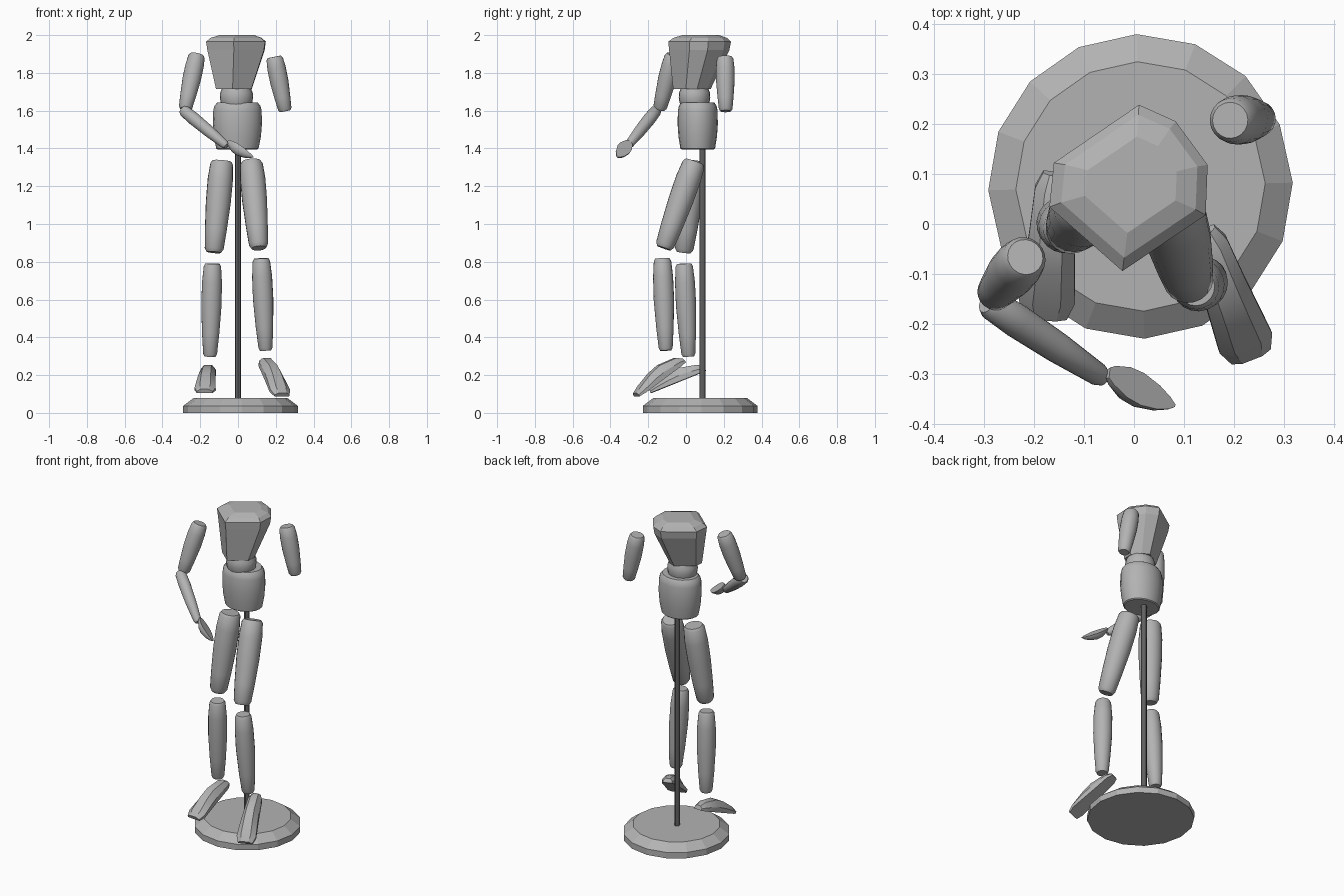
import bpy, bmesh, math
from mathutils import Vector, Matrix

cube = bpy.data.objects.get("Cube")
if cube:
    bpy.data.objects.remove(cube, do_unlink=True)


def make_material(name, value):
    m = bpy.data.materials.new(name)
    m.use_nodes = True
    col = (value, value, value, 1)
    m.diffuse_color = col
    m.node_tree.nodes["Principled BSDF"].inputs["Base Color"].default_value = col
    return m


BODY = make_material("body grey", 0.45)
ROD = make_material("rod dark grey", 0.12)


def loft(name, rings, mat=BODY, smooth=30):
    """Skin a list of equally long point rings and cap both ends."""
    bm = bmesh.new()
    rows = [[bm.verts.new(p) for p in ring] for ring in rings]
    n = len(rows[0])
    for a, b in zip(rows, rows[1:]):
        for i in range(n):
            j = (i + 1) % n
            bm.faces.new((a[i], a[j], b[j], b[i]))
    bm.faces.new(rows[0])
    bm.faces.new(rows[-1])
    bmesh.ops.recalc_face_normals(bm, faces=bm.faces)
    me = bpy.data.meshes.new(name)
    bm.to_mesh(me)
    bm.free()
    me.materials.append(mat)
    ob = bpy.data.objects.new(name, me)
    bpy.context.collection.objects.link(ob)
    if smooth:
        bpy.ops.object.select_all(action='DESELECT')
        ob.select_set(True)
        bpy.context.view_layer.objects.active = ob
        bpy.ops.object.shade_smooth_by_angle(angle=math.radians(smooth))
    return ob


def ellipse(cx, cy, z, rx, ry, n=20, turn=0.0):
    return [Vector((cx + rx * math.cos(math.tau * i / n + turn),
                    cy + ry * math.sin(math.tau * i / n + turn), z)) for i in range(n)]


def limb(name, start, end, profile, n=20):
    """Turned limb between two points; profile holds (fraction, radius)."""
    a, b = Vector(start), Vector(end)
    q = (b - a).to_track_quat('Z', 'Y')
    rings = [[a + (b - a) * t + q @ p for p in ellipse(0, 0, 0, r, r, n)]
             for t, r in profile]
    return loft(name, rings)


# Stand: sixteen-sided chamfered base and a rod
loft("stand_base", [ellipse(0.013, 0.075, z, r, r, 16, 0.025)
                    for z, r in ((0, 0.304), (0.037, 0.304), (0.078, 0.249))], smooth=0)
loft("stand_rod", [ellipse(0, 0.088, z, 0.016, 0.016, 12) for z in (0.07, 1.45)], ROD)

# Pelvis and waist
loft("pelvis", [ellipse(-0.003, 0.062, z, r, r * 0.82)
                for z, r in ((1.395, 0.105), (1.40, 0.112), (1.46, 0.124), (1.53, 0.13),
                             (1.60, 0.128), (1.625, 0.122), (1.642, 0.108))])
loft("waist", [ellipse(-0.008, 0.045, z, r, r * 0.95)
               for z, r in ((1.62, 0.076), (1.645, 0.084), (1.67, 0.088),
                            (1.695, 0.086), (1.72, 0.076))])

# Chest: faceted, twisted toward the model's left, tapering to the waist
OUTLINE = [(-0.023, -0.094), (0.143, 0.018), (0.147, 0.118), (0.083, 0.205),
           (0.01, 0.238), (-0.16, 0.122), (-0.169, 0.034)]


def chest_ring(z, scale, cx, cy):
    return [Vector((cx + x * scale, cy + (y - 0.075) * scale, z)) for x, y in OUTLINE]


loft("chest", [chest_ring(1.715, 0.60, -0.015, 0.033),
               chest_ring(1.92, 0.96, 0, 0.073),
               chest_ring(1.965, 1.0, 0, 0.075),
               chest_ring(1.985, 0.86, 0, 0.078),
               chest_ring(2.0, 0.58, 0, 0.08)], smooth=0)

# Limb profiles
UPPER_ARM = [(0, 0.036), (0.04, 0.044), (0.2, 0.049), (0.45, 0.049),
             (0.75, 0.042), (0.96, 0.036), (1, 0.028)]
FOREARM = [(0, 0.024), (0.04, 0.031), (0.25, 0.034), (0.6, 0.031), (0.95, 0.023), (1, 0.016)]
THIGH = [(0, 0.05), (0.03, 0.06), (0.2, 0.067), (0.45, 0.066), (0.75, 0.058),
         (0.96, 0.05), (1, 0.038)]
SHIN = [(0, 0.038), (0.03, 0.046), (0.2, 0.053), (0.45, 0.054), (0.75, 0.046),
        (0.97, 0.037), (1, 0.03)]

# Arms
limb("right_upper_arm", (-0.217, -0.066, 1.897), (-0.28, -0.14, 1.607), UPPER_ARM)
limb("left_upper_arm", (0.192, 0.207, 1.885), (0.25, 0.21, 1.597), UPPER_ARM)
limb("right_forearm", (-0.292, -0.155, 1.605), (-0.06, -0.308, 1.413), FOREARM)

# Legs
limb("right_thigh", (-0.085, 0.045, 1.333), (-0.128, -0.012, 0.85), THIGH)
limb("left_thigh", (0.07, 0.045, 1.33), (0.11, -0.117, 0.872), THIGH)
limb("right_shin", (-0.135, -0.01, 0.79), (-0.148, 0.013, 0.298), SHIN)
limb("left_shin", (0.123, -0.125, 0.818), (0.146, -0.107, 0.33), SHIN)


def frame(along, up):
    """Rotation whose columns are side, along and up."""
    y = Vector(along).normalized()
    x = y.cross(Vector(up)).normalized()
    return Matrix((x, y, x.cross(y))).transposed()


# Hand: half of a leaf-shaped spindle with a flat palm
def hand(name, wrist, tip, palm):
    a, d = Vector(wrist), Vector(tip) - Vector(wrist)
    rot = frame(d, palm)
    rings = []
    for t, r in ((0, 0.012), (0.08, 0.022), (0.3, 0.036), (0.5, 0.038),
                 (0.75, 0.028), (0.92, 0.014), (1, 0.003)):
        arc = [Vector((r * math.cos(k), 0, 0.015 + 1.1 * r * math.sin(k)))
               for k in (math.pi + math.pi * i / 10 for i in range(11))]
        rings.append([a + d * t + rot @ p for p in arc])
    loft(name, rings, smooth=40)


hand("right_hand", (-0.058, -0.302, 1.428), (0.073, -0.368, 1.345), (0.6, 0.3, 0.58))


# Foot: flat sole, narrow ridged top, broad toe
def foot(name, heel, toe):
    a, d = Vector(heel), Vector(toe) - Vector(heel)
    rot = frame(d, (0, 0, 1))
    rings = []
    for t, w, h in ((0, 0.026, 0.025), (0.1, 0.04, 0.048), (0.4, 0.045, 0.068),
                    (0.62, 0.05, 0.06), (0.88, 0.056, 0.036), (1, 0.042, 0.022)):
        sec = ((-w, 0), (w, 0), (w, 0.45 * h), (0.5 * w, h), (-0.5 * w, h), (-w, 0.45 * h))
        rings.append([a + d * t + rot @ Vector((x, 0, z)) for x, z in sec])
    loft(name, rings, smooth=30)


foot("left_foot", (0.135, -0.01, 0.268), (0.232, -0.26, 0.088))
foot("right_foot", (-0.155, 0.105, 0.222), (-0.176, -0.185, 0.105))
